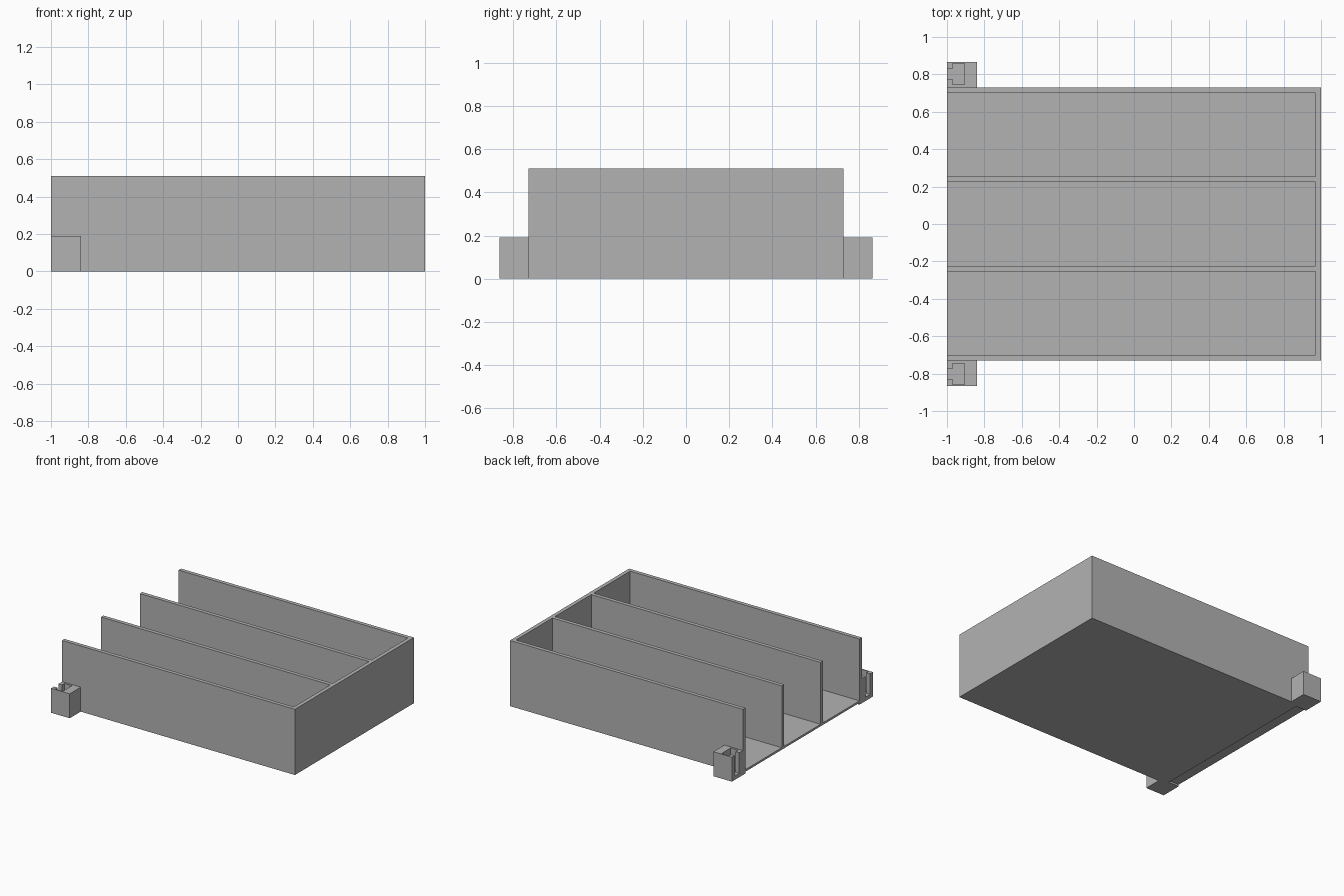
import bpy, bmesh

cube = bpy.data.objects.get("Cube")
if cube:
    bpy.data.objects.remove(cube, do_unlink=True)

# Single plain grey
grey = bpy.data.materials.new("plain grey")
grey.use_nodes = True
colour = (0.45, 0.45, 0.45, 1)
grey.diffuse_color = colour
grey.node_tree.nodes["Principled BSDF"].inputs["Base Color"].default_value = colour


def boxes(name, bounds):
    """One object made of boxes, each given as (x range, y range, z range)."""
    bm = bmesh.new()
    for ranges in bounds:
        made = bmesh.ops.create_cube(bm, size=1)
        for v in made["verts"]:
            v.co = [lo + (hi - lo) * (c + 0.5) for (lo, hi), c in zip(ranges, v.co)]
    mesh = bpy.data.meshes.new(name)
    bm.to_mesh(mesh)
    bm.free()
    mesh.materials.append(grey)
    obj = bpy.data.objects.new(name, mesh)
    bpy.context.collection.objects.link(obj)
    return obj


def cut(obj, cutter):
    mod = obj.modifiers.new("cut", "BOOLEAN")
    mod.operation = "DIFFERENCE"
    mod.solver = "EXACT"
    mod.use_self = True
    mod.object = cutter
    cutter.hide_render = True
    cutter.hide_set(True)
    cutter.display_type = "WIRE"


WIDTH, HEIGHT, WALL = 0.73, 0.51, 0.03
INNER = WIDTH - WALL

# Tray body
tray = boxes("tray", [((-1, 1), (-WIDTH, WIDTH), (0, HEIGHT))])

# Three long compartments, open at one end and at the top
bay = (2 * INNER - 2 * WALL) / 3
starts = [-INNER + i * (bay + WALL) for i in range(3)]
pockets = [((-1.1, 1 - WALL), (y, y + bay), (WALL, 0.7)) for y in starts]
cut(tray, boxes("compartment_cutter", pockets))

# Shallow step under the open edge
cut(tray, boxes("step_cutter", [((-1.1, -0.91), (-INNER, INNER), (-0.1, 0.014))]))

# Side brackets with a T-shaped slot
for side, name in ((1, "left"), (-1, "right")):
    def span(a, b):
        return tuple(sorted((side * a, side * b)))

    bracket = boxes(name + "_bracket", [((-1, -0.84), span(WIDTH, 0.865), (0, 0.19))])
    chamber = boxes(name + "_slot_cutter", [((-0.97, -0.905), span(0.745, 0.857), (WALL, 0.3))])
    neck = boxes(name + "_neck_cutter", [((-1.1, -0.95), span(0.775, 0.83), (WALL, 0.3))])
    cut(bracket, chamber)
    cut(bracket, neck)
